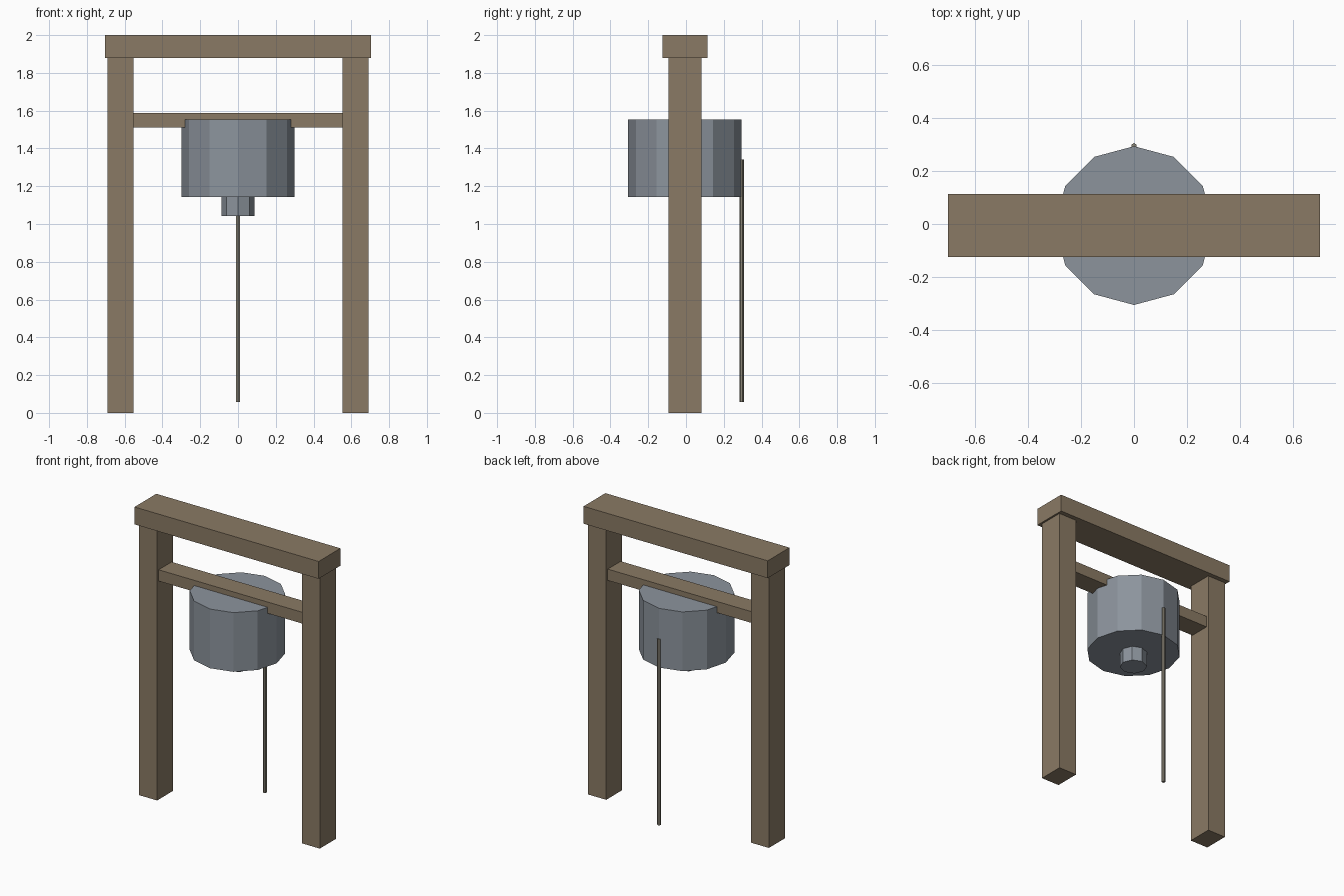
import bpy, math

if "Cube" in bpy.data.objects:
    bpy.data.objects.remove(bpy.data.objects["Cube"])

Y0 = -0.006  # depth centre of the frame and drum


def material(name, rgb):
    m = bpy.data.materials.new(name)
    m.diffuse_color = (*rgb, 1)
    m.use_nodes = True
    m.node_tree.nodes["Principled BSDF"].inputs["Base Color"].default_value = m.diffuse_color
    return m


wood = material("brown wood", (0.255, 0.195, 0.128))
metal = material("blue grey metal", (0.262, 0.295, 0.335))
rope = material("grey tan rope", (0.262, 0.242, 0.19))


def finish(name, mat):
    ob = bpy.context.object
    ob.name = name
    bpy.ops.object.transform_apply(location=False, rotation=True, scale=True)
    ob.data.materials.append(mat)
    return ob


def box(name, x, half_x, half_y, z0, z1, mat):
    bpy.ops.mesh.primitive_cube_add(size=1, location=(x, Y0, (z0 + z1) / 2))
    bpy.context.object.scale = (2 * half_x, 2 * half_y, z1 - z0)
    return finish(name, mat)


def prism(name, sides, radius, y, z0, z1, mat):
    # first corner lies on the y axis
    bpy.ops.mesh.primitive_cylinder_add(vertices=sides, radius=radius, depth=z1 - z0,
                                        location=(0, y, (z0 + z1) / 2))
    return finish(name, mat)


# Wooden frame
for side, s in (("left", -1), ("right", 1)):
    box(side + "_post", s * 0.622, 0.069, 0.0875, 0, 1.88, wood)
box("top_beam", 0, 0.704, 0.119, 1.88, 2.0, wood)
box("cross_bar", 0, 0.555, 0.071, 1.51, 1.588, wood)

# Hanging drum with a small boss underneath
prism("drum", 12, 0.3, Y0, 1.143, 1.552, metal)
prism("drum_boss", 8, 0.0875, Y0, 1.042, 1.145, metal)

# Pull rope at the back of the drum
prism("pull_rope", 6, 0.012, Y0 + 0.3, 0.057, 1.342, rope)
